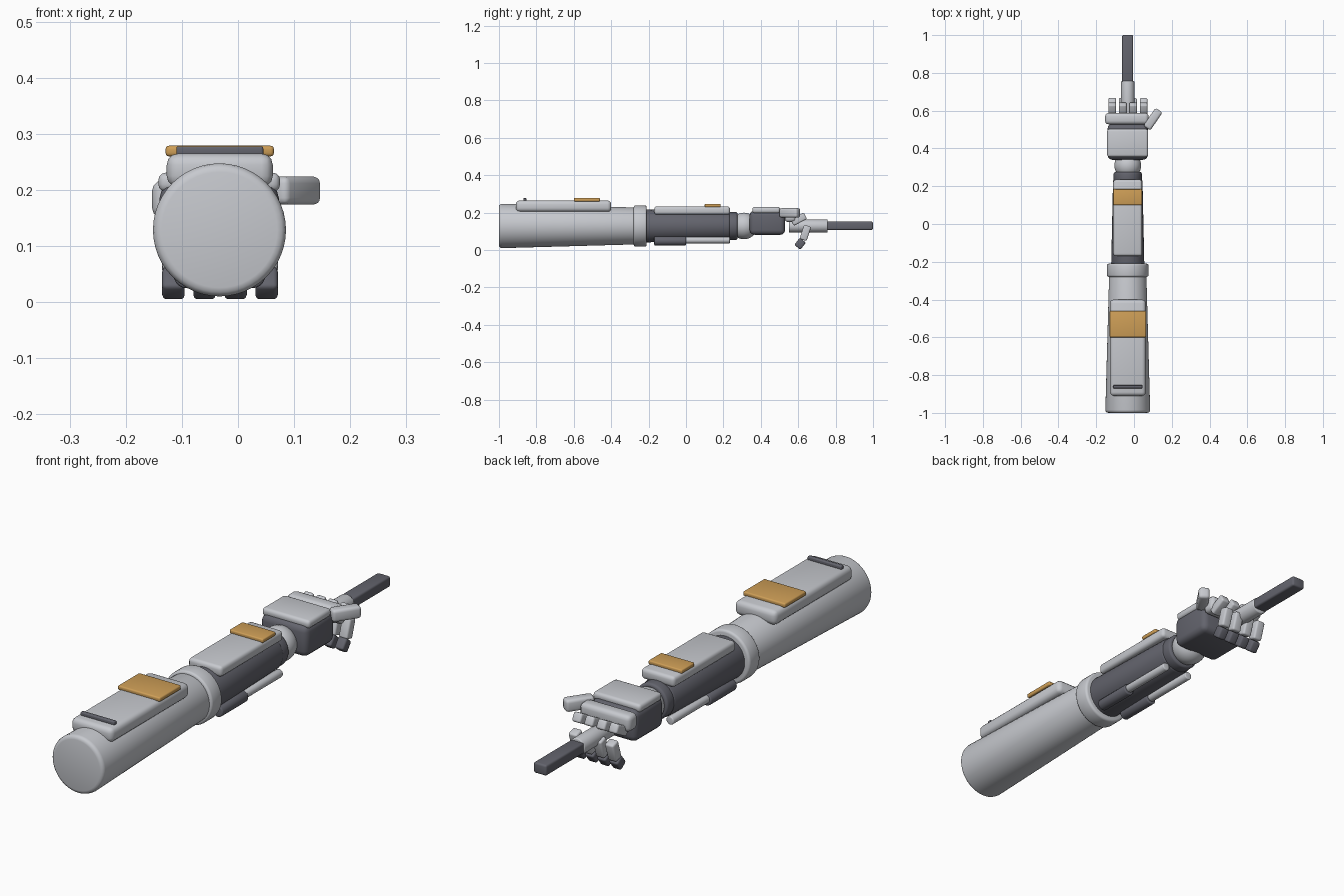
import bpy, math

if "Cube" in bpy.data.objects:
    bpy.data.objects.remove(bpy.data.objects["Cube"])

CX, CZ = -0.033, 0.129   # arm axis


def material(name, rgb):
    m = bpy.data.materials.new(name)
    m.diffuse_color = (*rgb, 1)
    m.use_nodes = True
    m.node_tree.nodes["Principled BSDF"].inputs["Base Color"].default_value = m.diffuse_color
    return m


LIGHT = material("light_grey", (0.57, 0.585, 0.62))
DARK = material("dark_grey", (0.125, 0.127, 0.153))
GOLD = material("gold", (0.62, 0.345, 0.095))


def finish(ob, name, mat, bevel, segments=3):
    ob.name = name
    ob.data.materials.append(mat)
    bpy.ops.object.transform_apply(location=False, rotation=True, scale=True)
    if bevel:
        b = ob.modifiers.new("bevel", "BEVEL")
        b.width, b.segments = bevel, segments
        b.limit_method, b.angle_limit = "ANGLE", math.radians(40)
        bpy.ops.object.modifier_apply(modifier="bevel")
    bpy.ops.object.shade_smooth_by_angle(angle=math.radians(35))
    return ob


def box(name, mat, center, size, bevel=0.01, rot=(0, 0, 0)):
    bpy.ops.mesh.primitive_cube_add(size=1, location=center,
                                    rotation=[math.radians(a) for a in rot])
    bpy.context.object.scale = size
    return finish(bpy.context.object, name, mat, bevel)


def span(name, mat, x, y, z, bevel=0.01):
    """Rounded box given by its extents."""
    ext = (x, y, z)
    return box(name, mat, [(a + b) / 2 for a, b in ext], [b - a for a, b in ext], bevel)


def tube(name, mat, y0, y1, r0, r1, x=CX, z=CZ, bevel=0.005, sides=48):
    """Cylinder or cone along y."""
    bpy.ops.mesh.primitive_cone_add(vertices=sides, radius1=r1, radius2=r0, depth=y1 - y0,
                                    location=(x, (y0 + y1) / 2, z),
                                    rotation=(math.pi / 2, 0, 0))
    return finish(bpy.context.object, name, mat, bevel)


# Upper arm with armour plate
tube("upper_arm", LIGHT, -1.0, -0.25, 0.119, 0.098, bevel=0.016)
span("upper_plate", LIGHT, (-0.127, 0.062), (-0.91, -0.40), (0.205, 0.265), 0.02)
span("upper_gold_plate", GOLD, (-0.129, 0.064), (-0.60, -0.46), (0.26, 0.279), 0.006)
span("upper_plate_bar", DARK, (-0.11, 0.045), (-0.87, -0.853), (0.26, 0.278), 0.004)

# Elbow ring and forearm
tube("elbow_ring", LIGHT, -0.28, -0.21, 0.11, 0.11, bevel=0.01)
tube("forearm", DARK, -0.23, 0.235, 0.088, 0.078, bevel=0.01)
tube("forearm_end", DARK, 0.22, 0.275, 0.075, 0.075, bevel=0.01)
span("forearm_plate", LIGHT, (-0.11, 0.043), (-0.17, 0.235), (0.19, 0.234), 0.014)
span("forearm_gold_plate", GOLD, (-0.11, 0.043), (0.10, 0.185), (0.23, 0.247), 0.005)

# Pistons under the forearm
for side, label in ((-1, "left"), (1, "right")):
    px = CX + side * 0.058
    tube(label + "_piston_sleeve", DARK, -0.17, 0.0, 0.024, 0.024, x=px, z=0.049, sides=20)
    tube(label + "_piston_rod", LIGHT, -0.01, 0.235, 0.017, 0.017, x=px, z=0.053,
         bevel=0.004, sides=20)

# Wrist ball
bpy.ops.mesh.primitive_uv_sphere_add(segments=32, ring_count=16, radius=0.071,
                                     location=(CX, 0.31, CZ))
finish(bpy.context.object, "wrist_ball", LIGHT, 0)

# Hand
span("palm", DARK, (-0.14, 0.073), (0.34, 0.53), (0.082, 0.21), 0.025)
span("hand_plate", LIGHT, (-0.142, 0.075), (0.355, 0.503), (0.197, 0.231), 0.013)
span("knuckle_bar", LIGHT, (-0.153, 0.077), (0.528, 0.588), (0.15, 0.217), 0.018)
box("thumb", LIGHT, (0.1, 0.555, 0.199), (0.045, 0.115, 0.05), 0.012, (0, 0, -34))

# Curled fingers, three segments each
for i in range(4):
    fx = -0.115 + i * 0.0553
    tag = "finger_%d_" % (i + 1)
    box(tag + "base", LIGHT, (fx, 0.603, 0.165), (0.04, 0.08, 0.038), 0.008, (28, 0, 0))
    box(tag + "middle", LIGHT, (fx, 0.638, 0.092), (0.04, 0.04, 0.08), 0.008, (-18, 0, 0))
    box(tag + "tip", DARK, (fx, 0.610, 0.034), (0.04, 0.042, 0.048), 0.008, (-38, 0, 0))

# Held rod
tube("rod_handle", LIGHT, 0.55, 0.757, 0.035, 0.035, bevel=0.005, sides=24)
span("rod_blade", DARK, (-0.063, -0.004), (0.75, 1.0), (0.108, 0.152), 0.008)
